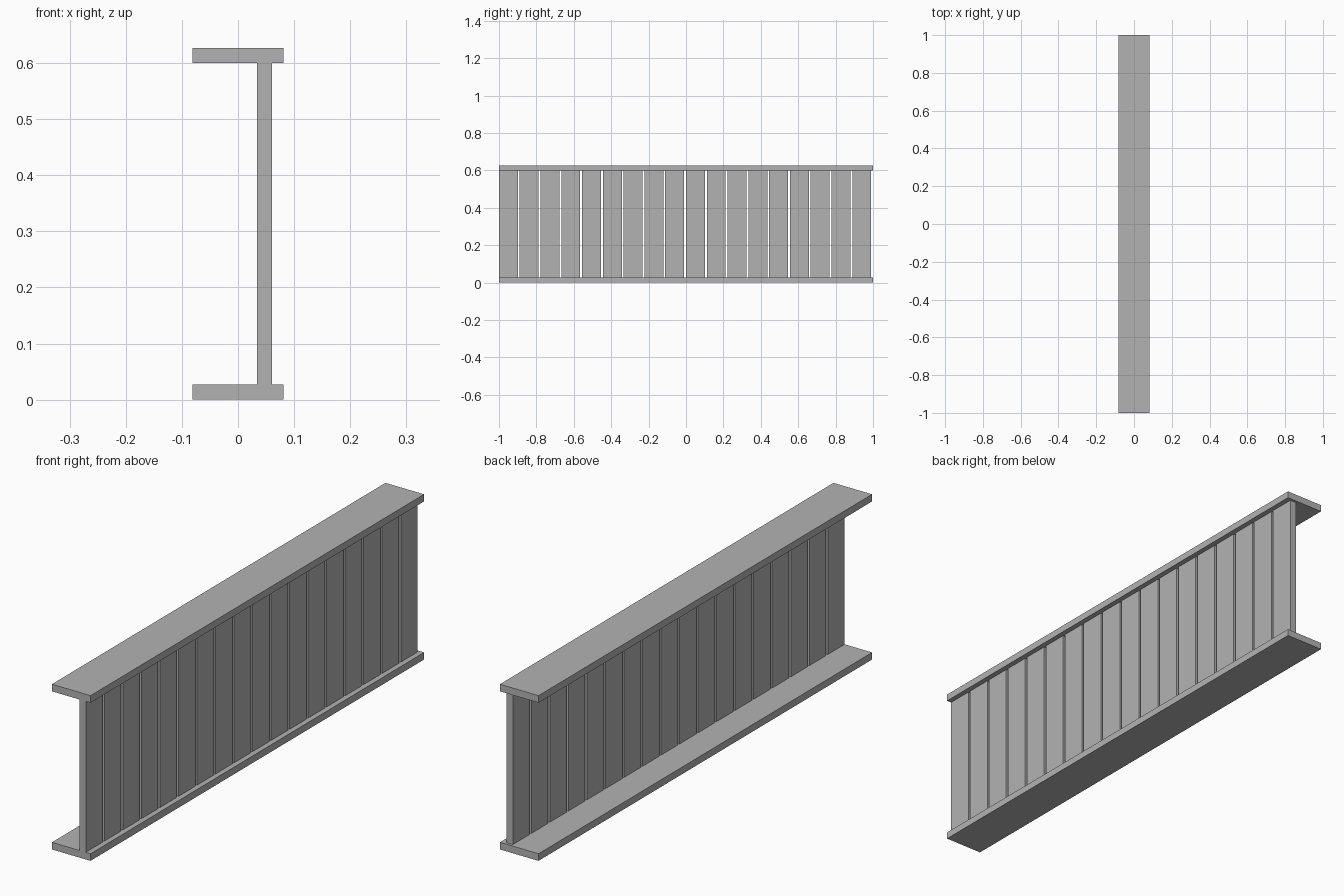
import bpy

default_cube = bpy.data.objects.get("Cube")
if default_cube:
    bpy.data.objects.remove(default_cube, do_unlink=True)

# Single plain grey
grey = bpy.data.materials.new("plain grey")
grey.use_nodes = True
colour = (0.45, 0.45, 0.45, 1.0)
grey.diffuse_color = colour
grey.node_tree.nodes["Principled BSDF"].inputs["Base Color"].default_value = colour

LENGTH, HEIGHT, THICK = 2.0, 0.627, 0.027
HALF_WIDTH = 0.081
BOARDS = 18
PITCH = LENGTH / BOARDS
GAP = 0.01


def box(name, low, high):
    """Axis-aligned box between two corners."""
    centre = [(a + b) / 2 for a, b in zip(low, high)]
    bpy.ops.mesh.primitive_cube_add(size=1, location=centre)
    obj = bpy.context.object
    obj.name = name
    obj.scale = [b - a for a, b in zip(low, high)]
    bpy.ops.object.transform_apply(location=False, rotation=False, scale=True)
    obj.data.materials.append(grey)
    return obj


# Horizontal rails
for name, z in (("bottom_rail", 0.0), ("top_rail", HEIGHT - THICK)):
    box(name, (-HALF_WIDTH, -LENGTH / 2, z), (HALF_WIDTH, LENGTH / 2, z + THICK))

# Upright boards, set towards the left edge, with a narrow gap after each
for i in range(BOARDS):
    y = -LENGTH / 2 + i * PITCH
    box(f"board_{i + 1:02d}", (0.034, y, THICK), (0.061, y + PITCH - GAP, HEIGHT - THICK))
